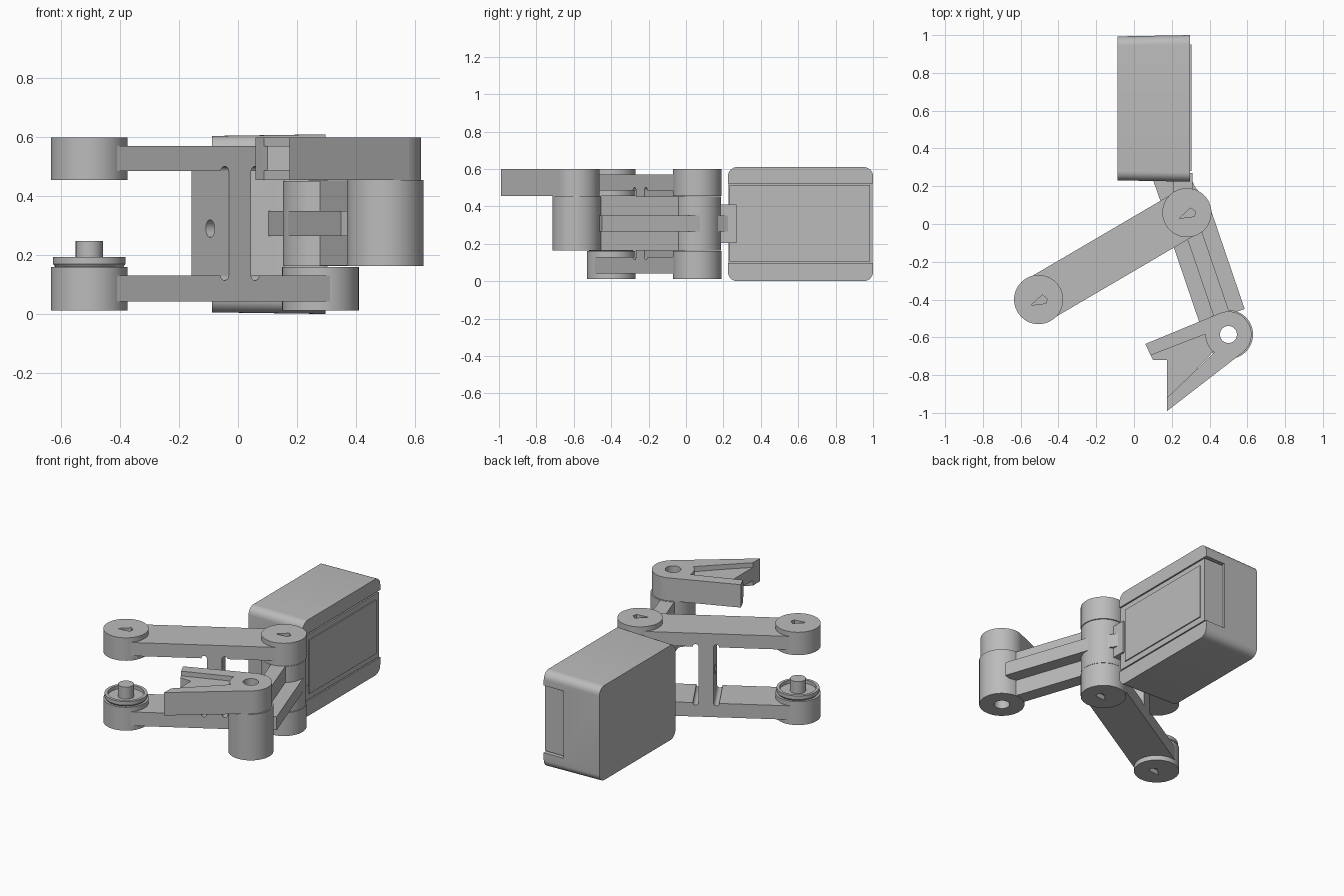
import bpy, bmesh, math
from mathutils import Vector

if "Cube" in bpy.data.objects:
    bpy.data.objects.remove(bpy.data.objects["Cube"], do_unlink=True)

GREY = (0.5, 0.5, 0.5, 1)
grey = bpy.data.materials.new("grey plastic")
grey.use_nodes = True
grey.diffuse_color = GREY
grey.node_tree.nodes["Principled BSDF"].inputs["Base Color"].default_value = GREY


def finish(name, bm):
    bmesh.ops.remove_doubles(bm, verts=bm.verts, dist=1e-5)
    bmesh.ops.recalc_face_normals(bm, faces=bm.faces)
    mesh = bpy.data.meshes.new(name)
    bm.to_mesh(mesh)
    bm.free()
    mesh.materials.append(grey)
    ob = bpy.data.objects.new(name, mesh)
    bpy.context.collection.objects.link(ob)
    return ob


def activate(ob):
    bpy.ops.object.select_all(action="DESELECT")
    ob.select_set(True)
    bpy.context.view_layer.objects.active = ob


def loft(name, low, high):
    """Solid between two matching outlines."""
    bm = bmesh.new()
    a = [bm.verts.new(p) for p in low]
    b = [bm.verts.new(p) for p in high]
    bm.faces.new(a)
    bm.faces.new(b)
    for i in range(len(a)):
        j = (i + 1) % len(a)
        bm.faces.new((a[i], a[j], b[j], b[i]))
    return finish(name, bm)


def prism(name, pts, z0, z1):
    return loft(name, [(p[0], p[1], z0) for p in pts], [(p[0], p[1], z1) for p in pts])


def block(name, x, y, z):
    return prism(name, [(x[0], y[0]), (x[1], y[0]), (x[1], y[1]), (x[0], y[1])], *z)


def lathe(name, centre, profile, steps=48):
    """Closed (radius, height) profile turned about a vertical axis."""
    bm = bmesh.new()
    c = Vector((centre[0], centre[1], 0))
    verts = [bm.verts.new(c + Vector((r, 0, z))) for r, z in profile]
    pairs = list(zip(verts, verts[1:] + verts[:1]))
    edges = [bm.edges.new(p) for p in pairs if p[0].co.xy != c.xy or p[1].co.xy != c.xy]
    bmesh.ops.spin(bm, geom=edges, cent=c, axis=(0, 0, 1), angle=math.tau, steps=steps)
    bmesh.ops.dissolve_degenerate(bm, edges=bm.edges, dist=1e-5)
    return finish(name, bm)


def hub(name, centre, r, z0, z1, hole=0):
    return lathe(name, centre, [(hole, z0), (r, z0), (r, z1), (hole, z1)])


def cut(ob, cutter):
    cutter.hide_render = True
    mod = ob.modifiers.new("cut", "BOOLEAN")
    mod.operation, mod.solver, mod.object = "DIFFERENCE", "EXACT", cutter
    activate(ob)
    bpy.ops.object.modifier_apply(modifier=mod.name)
    bpy.data.objects.remove(cutter, do_unlink=True)


def along(origin, direction, spots):
    """Points given as (distance along the arm, distance to its left)."""
    side = Vector((-direction.y, direction.x))
    return [origin + direction * t + side * s for t, s in spots]


def strip(t0, t1, s0, s1):
    return [(t0, s0), (t1, s0), (t1, s1), (t0, s1)]


def rod(name, centre, direction, radius, length):
    """Round cutter lying along a direction."""
    d = Vector((direction.x, direction.y, 0)).normalized()
    u = Vector((-d.y, d.x, 0))
    ring = [centre + u * radius * math.cos(k * math.tau / 20)
            + Vector((0, 0, radius * math.sin(k * math.tau / 20))) for k in range(20)]
    return loft(name, [p - d * length / 2 for p in ring], [p + d * length / 2 for p in ring])


elbow, wrist, end = Vector((0.28, 0.06)), Vector((0.5, -0.585)), Vector((-0.505, -0.4))
R = 0.13

# Long forked arm: two bars joined by an upright web
d1 = (end - elbow).normalized()
n1 = Vector((-d1.y, d1.x))
reach = (end - elbow).length
key = [(-0.04, -0.03), (0.04, -0.02), (0.045, 0.005), (0.02, 0.025)]
for level, z0, z1, b0, b1, mark in (("upper", 0.455, 0.60, 0.485, 0.57, 0.60),
                                    ("lower", 0.012, 0.16, 0.042, 0.13, 0.012)):
    bar = prism(level + "_arm_bar", along(elbow, d1, strip(0, reach, -0.125, 0.125)), b0, b1)
    inner = b0 if level == "upper" else b1
    for t in (0.33, 0.45):
        p = elbow + d1 * t
        cut(bar, rod("relief", Vector((p.x, p.y, inner)), n1, 0.016, 0.4))
    for spot, c in (("elbow", elbow), ("end", end)):
        h = hub(f"{level}_{spot}_hub", c, R, z0, z1)
        cut(h, prism("key", [c + Vector(k) for k in key], mark - 0.03, mark + 0.03))
web_mid = elbow + d1 * 0.39
web = prism("arm_web", along(web_mid, d1, strip(-0.044, 0.044, -0.125, 0.125)), 0.12, 0.495)
cut(web, rod("web_hole", Vector((web_mid.x, web_mid.y, 0.29)), d1, 0.03, 0.3))

# Cupped pivot and peg on the free end
lathe("end_pivot_cup", end, [(0, 0.155), (0.112, 0.155), (0.123, 0.17), (0.123, 0.193),
                             (0.105, 0.193), (0.105, 0.172), (0, 0.172)])
hub("end_pivot_peg", end, 0.046, 0.16, 0.248)

# Short arm with a central flange and narrow spine
d2 = (wrist - elbow).normalized()
span = (wrist - elbow).length
hub("short_arm_elbow_hub", elbow, R - 0.002, 0.163, 0.452)
hub("short_arm_wrist_hub", wrist, R, 0.163, 0.455, 0.045)
prism("short_arm_flange", along(elbow, d2, strip(0, span - 0.1, -0.125, 0.125)), 0.265, 0.35)
prism("short_arm_spine", along(elbow, d2, strip(0, span - 0.1, -0.043, 0.043)), 0.165, 0.453)
prism("short_arm_tail", [(0.175, 0.02), (0.40, 0.1), (0.32, 0.2), (0.30, 0.25), (0.095, 0.25)],
      0.265, 0.35)

# Open jaw on the wrist
hub("jaw_hub", wrist, 0.122, 0.455, 0.60, 0.045)
prism("jaw_rear_finger", [(0.455, -0.472), (0.06, -0.635), (0.088, -0.695), (0.40, -0.575)],
      0.455, 0.60)
prism("jaw_front_finger", [(0.58, -0.677), (0.175, -0.99), (0.175, -0.92), (0.43, -0.675)],
      0.455, 0.60)
prism("jaw_web", [(0.40, -0.56), (0.08, -0.68), (0.10, -0.72), (0.175, -0.72), (0.175, -0.93),
                  (0.43, -0.665)], 0.487, 0.57)

# Housing: rounded outline, slightly tapered toward its plain side
def housing_outline(x, shrink):
    pts = []
    for cy, cz, a0 in ((1, 1, 0), (-1, 1, 90), (-1, -1, 180), (1, -1, 270)):
        for k in range(9):
            a = math.radians(a0 + k * 90 / 8)
            y = cy * 0.338 + 0.05 * math.cos(a)
            z = cz * 0.255 + 0.05 * math.sin(a)
            pts.append((x, 0.612 + y * shrink, 0.305 + z * shrink))
    return pts


housing = loft("housing", housing_outline(-0.088, 0.982), housing_outline(0.297, 1))
cut(housing, block("channel", (0.16, 0.5), (0.1, 1.2), (0.097, 0.523)))
block("housing_side_panel", (0.14, 0.297), (0.232, 0.985), (0.104, 0.515))
block("housing_cover_plate", (0.29, 0.304), (0.28, 0.95), (0.14, 0.48))
block("housing_hinge", (0.21, 0.31), (0.15, 0.27), (0.205, 0.41))

# Smooth the round faces, keep the edges crisp
for ob in list(bpy.context.collection.objects):
    if ob.type == "MESH" and ob.data.materials and ob.data.materials[0] == grey:
        activate(ob)
        bpy.ops.object.shade_smooth_by_angle(angle=math.radians(30))
